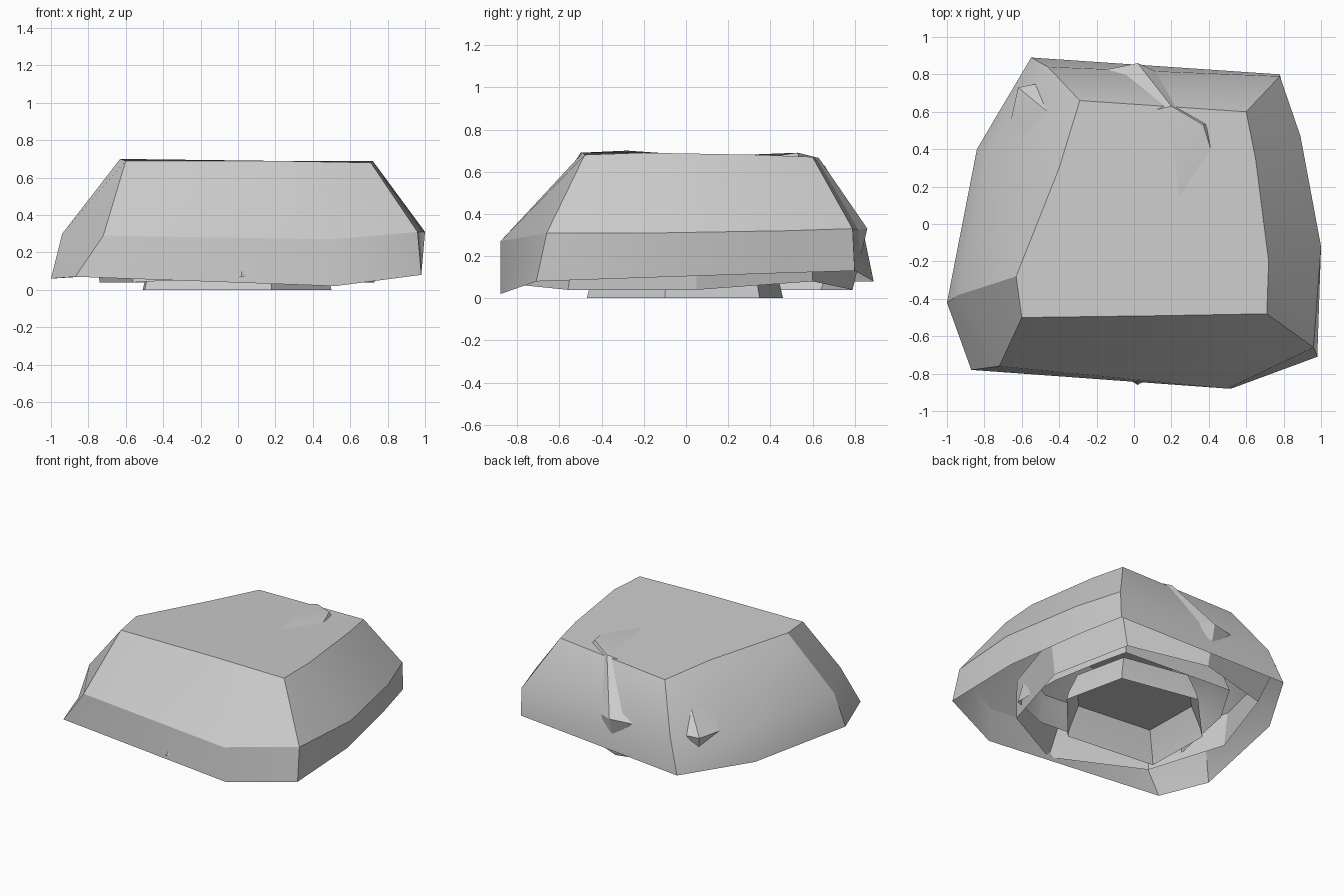
import bpy, bmesh, math

if "Cube" in bpy.data.objects:
    bpy.data.objects.remove(bpy.data.objects["Cube"])


def shell(name, rings, peak=None, angle=30):
    """Open-bottomed skin lofted through rings, closed on top by a cap or a fan."""
    bm = bmesh.new()
    loops = [[bm.verts.new(p) for p in ring] for ring in rings]
    n = len(loops[0])
    for low, high in zip(loops, loops[1:]):
        for i in range(n):
            j = (i + 1) % n
            bm.faces.new((low[i], low[j], high[j], high[i]))
    if peak:
        tip = bm.verts.new(peak)
        for i in range(n):
            bm.faces.new((loops[-1][i], loops[-1][(i + 1) % n], tip))
    else:
        bm.faces.new(loops[-1])
    mesh = bpy.data.meshes.new(name)
    bm.to_mesh(mesh)
    bm.free()
    ob = bpy.data.objects.new(name, mesh)
    bpy.context.collection.objects.link(ob)
    bpy.ops.object.select_all(action='DESELECT')
    ob.select_set(True)
    bpy.context.view_layer.objects.active = ob
    bpy.ops.object.shade_smooth_by_angle(angle=math.radians(angle))
    return ob


# Outer skin: rim, shoulder and top outlines, counter-clockwise from front left
rim = [(-.87, -.78, .07), (.52, -.88, .02), (.98, -.71, .08),
       (.97, -.12, .10), (.86, .47, .12), (.78, .80, .13),
       (-.55, .89, .08), (-.84, .40, .07), (-1, -.42, .06)]
shoulder = [(-.72, -.76, .29), (.5, -.88, .27), (.96, -.66, .31),
            (1, -.12, .31), (.89, .47, .32), (.78, .79, .33),
            (-.46, .84, .32), (-.79, .37, .30), (-.94, -.38, .30)]
top = [(-.60, -.50, .69), (.15, -.49, .69), (.71, -.48, .68),
       (.72, -.20, .69), (.65, .35, .68), (.60, .60, .67),
       (-.29, .66, .625), (-.40, .30, .66), (-.63, -.28, .70)]
shell("outer_skin", [rim, shoulder, top])

# Middle skin: turned so its corners poke through the outer one
mid_rim = [(.02, -.86, .07), (.55, -.56, .04), (.73, .05, .04), (.56, .60, .08),
           (.02, .79, .04), (-.54, .64, .04), (-.74, .05, .04), (-.56, -.52, .04)]
mid_side = [(.02, -.74, .30), (.58, -.52, .30), (.76, .05, .30), (.60, .60, .30),
            (.02, .86, .33), (-.62, .73, .31), (-.77, .05, .30), (-.58, -.52, .30)]
mid_top = [(.02, -.65, .49), (.42, -.40, .58), (.52, .05, .62), (.37, .53, .69),
           (.20, .63, .665), (-.34, .50, .55), (-.50, .05, .60), (-.42, -.40, .58)]
shell("middle_skin", [mid_rim, mid_side, mid_top], peak=(.2, .02, .67))


def scaled(ring, s, z):
    return [(x * s, y * s, z) for x, y, _ in ring]


# Inner skin: smaller layer between the middle skin and the core
shell("inner_skin", [scaled(rim, .64, .09), scaled(shoulder, .62, .30),
                     scaled(top, .62, .48)])

# Core: six-sided hollow foot
foot = [(-.50, -.40), (.18, -.47), (.50, -.10), (.40, .35), (-.17, .46), (-.51, .10)]
shell("core", [[(x * s, y * s, z) for x, y in foot]
               for s, z in ((1, 0), (.97, .06), (.84, .21))])
